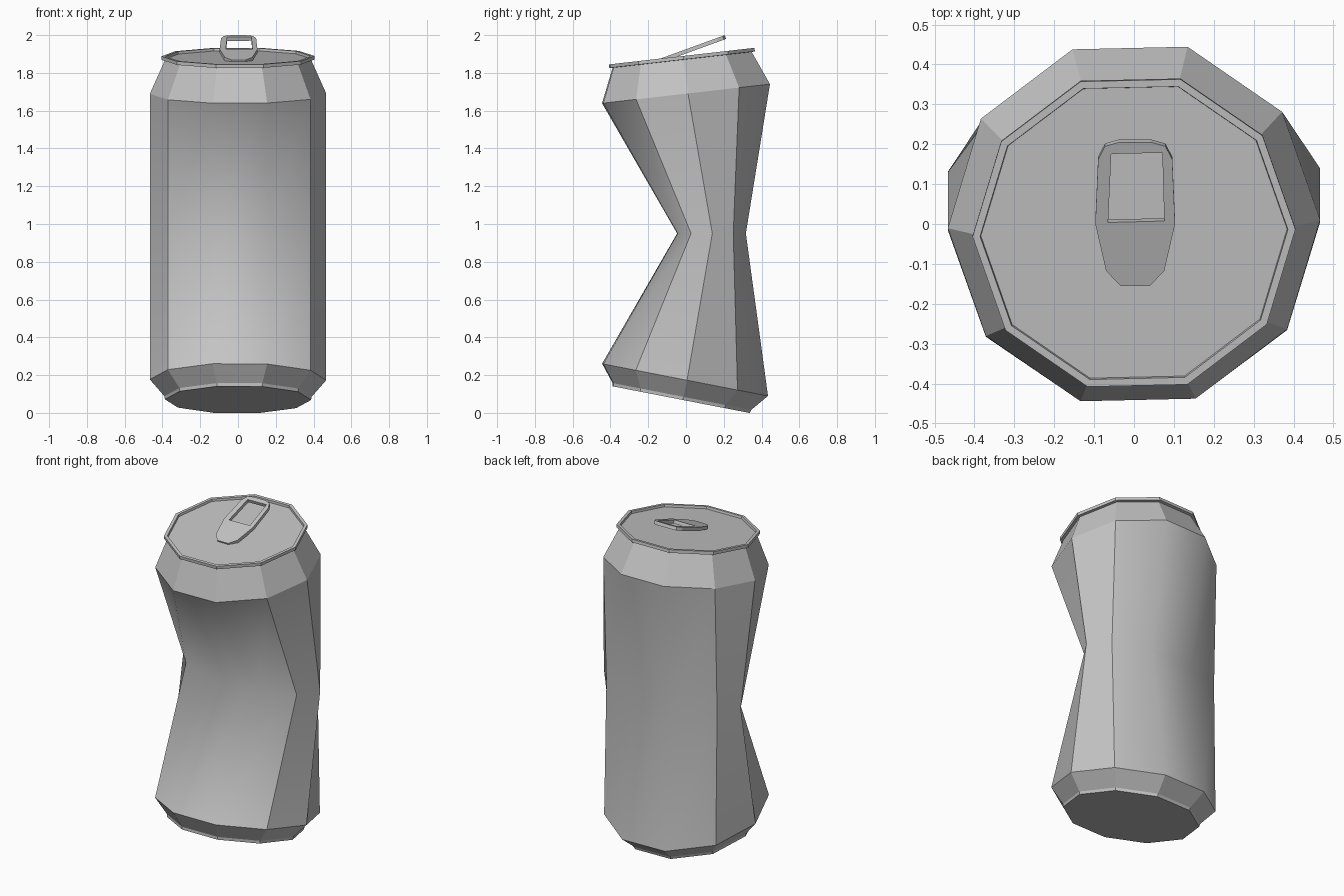
import bpy
import bmesh
import math

SIDES = 10
TWIST = math.radians(1.3)

cube = bpy.data.objects.get("Cube")
if cube:
    bpy.data.objects.remove(cube, do_unlink=True)

# Bare metal
metal = bpy.data.materials.new("grey_metal")
metal.use_nodes = True
GREY = (0.55, 0.55, 0.55, 1.0)
metal.diffuse_color = GREY
metal.node_tree.nodes["Principled BSDF"].inputs["Base Color"].default_value = GREY


def make_object(name, bm):
    mesh = bpy.data.meshes.new(name)
    bm.to_mesh(mesh)
    bm.free()
    mesh.materials.append(metal)
    obj = bpy.data.objects.new(name, mesh)
    bpy.context.scene.collection.objects.link(obj)
    return obj


def ring(bm, base, tilt, height, radius, depth=None):
    """Ten-sided ring, 'height' along the axis of a base tilted about x."""
    t = math.radians(tilt)
    verts = []
    for i in range(SIDES):
        a = TWIST + i * math.tau / SIDES
        across = (depth or radius) * math.sin(a)
        verts.append(bm.verts.new((
            radius * math.cos(a),
            base[0] - height * math.sin(t) + across * math.cos(t),
            base[1] + height * math.cos(t) + across * math.sin(t))))
    return verts


def bridge(bm, low, high, smooth=False):
    for i in range(SIDES):
        j = (i + 1) % SIDES
        bm.faces.new((low[i], low[j], high[j], high[i])).smooth = smooth


# Can body: tilted base, pinched waist, tilted shoulder
BASE, BASE_TILT = (-0.005, 0.175), -11
TOP, TOP_TILT = (0.0, 1.69), 6.5
bm = bmesh.new()
foot = ring(bm, BASE, BASE_TILT, -0.107, 0.387)
foot_top = ring(bm, BASE, BASE_TILT, -0.09, 0.39)
lower = ring(bm, BASE, BASE_TILT, 0, 0.467)
waist = ring(bm, (0.135, 0.95), 0, 0, 0.467, 0.19)
upper = ring(bm, TOP, TOP_TILT, 0, 0.467)
neck = ring(bm, TOP, TOP_TILT, 0.18, 0.387)
bm.faces.new(foot[::-1])
bridge(bm, foot, foot_top)
bridge(bm, foot_top, lower)
bridge(bm, lower, waist, True)
bridge(bm, waist, upper, True)
bridge(bm, upper, neck)

# Creases: both ends of the wall, and the side corners of the wall
for loop in (lower, upper):
    for i in range(SIDES):
        bm.edges.get((loop[i], loop[(i + 1) % SIDES])).smooth = False
for i in (0, 1, 4, 5, 6, 9):
    bm.edges.get((lower[i], waist[i])).smooth = False
    bm.edges.get((waist[i], upper[i])).smooth = False
make_object("can_body", bm)

# Lid with a raised rim
bm = bmesh.new()
profile = ((0.18, 0.385), (0.181, 0.405), (0.2, 0.405), (0.2, 0.386), (0.186, 0.384))
loops = [ring(bm, TOP, TOP_TILT, h, r) for h, r in profile]
for low, high in zip(loops, loops[1:]):
    bridge(bm, low, high)
bm.faces.new(loops[-1])
make_object("lid", bm)

# Pull tab: half outline mirrored, with a finger hole
half = ((0.037, -0.165), (0.073, -0.125), (0.1, 0.0), (0.093, 0.172),
        (0.076, 0.207), (0.04, 0.218))
outline = list(half) + [(-x, y) for x, y in reversed(half)]
hole = ((-0.068, 0.004), (0.073, 0.008), (0.068, 0.19), (-0.06, 0.187))
bm = bmesh.new()
for points in (outline, hole):
    verts = [bm.verts.new((x, y, 0)) for x, y in points]
    for i, v in enumerate(verts):
        bm.edges.new((v, verts[(i + 1) % len(verts)]))
bmesh.ops.triangle_fill(bm, use_beauty=True, use_dissolve=False,
                        edges=bm.edges[:], normal=(0, 0, 1))
for face in bm.faces:
    face.normal_update()
    if face.normal.z < 0:
        face.normal_flip()
tab = make_object("pull_tab", bm)
tab.location = (0.003, 0, 1.925)
tab.rotation_euler.x = math.radians(20)
solid = tab.modifiers.new("thickness", 'SOLIDIFY')
solid.thickness = 0.021
solid.offset = -1
